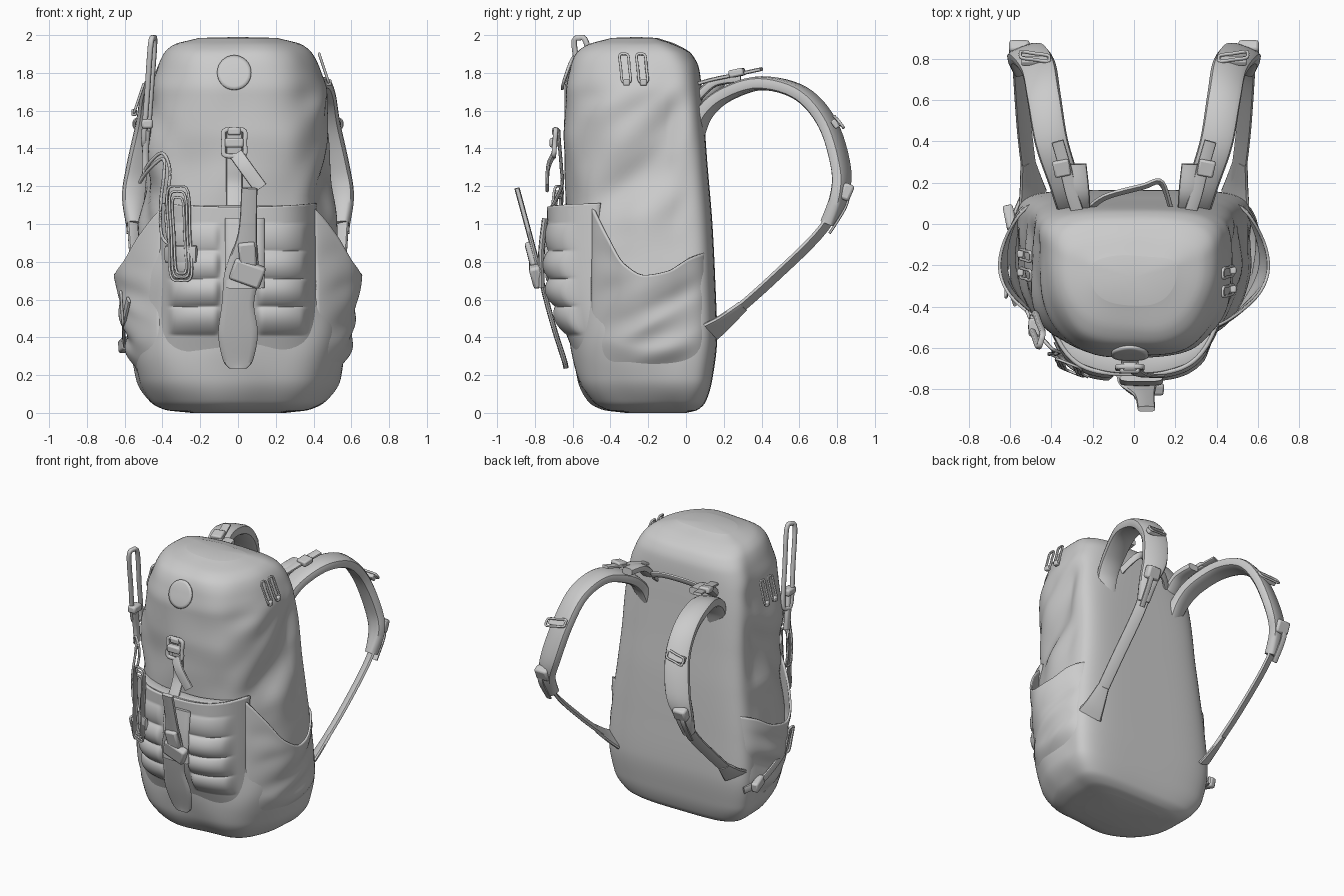
import bpy, bmesh, math
from mathutils import Vector, noise

if "Cube" in bpy.data.objects:
    bpy.data.objects.remove(bpy.data.objects["Cube"])

# body sections: height, half width, front y, back y, squareness of the back corners
SEC = [(0, .25, -.32, .0, 4), (.015, .38, -.43, .06, 4), (.06, .465, -.51, .105, 4.5), (.18, .54, -.575, .14, 5),
       (.4, .57, -.61, .165, 5), (.7, .55, -.62, .155, 5), (1.0, .515, -.63, .14, 5), (1.3, .49, -.635, .115, 5),
       (1.5, .485, -.65, .10, 4.5), (1.7, .47, -.65, .085, 3.6), (1.82, .435, -.62, .07, 3.2), (1.9, .395, -.58, .03, 3),
       (1.95, .335, -.51, -.05, 3), (1.985, .21, -.39, -.15, 3)]
NF = 2.7


def smooth(t):
    t = max(0, min(1, t))
    return t * t * (3 - 2 * t)


def curve(tab, z, c):
    """Smooth, overshoot-free value of column c at z."""
    z = max(tab[0][0], min(tab[-1][0], z))
    last = len(tab) - 1
    i = max(k for k in range(last) if tab[k][0] <= z)
    sl = lambda k: (tab[k + 1][c] - tab[k][c]) / (tab[k + 1][0] - tab[k][0])
    def tan(k):
        if k == 0: return sl(0)
        if k == last: return sl(k - 1)
        a, b = sl(k - 1), sl(k)
        return 2 * a * b / (a + b) if a * b > 0 else 0
    h = tab[i + 1][0] - tab[i][0]
    t = (z - tab[i][0]) / h
    return ((2*t**3 - 3*t*t + 1) * tab[i][c] + (t**3 - 2*t*t + t) * h * tan(i)
            + (3*t*t - 2*t**3) * tab[i + 1][c] + (t**3 - t*t) * h * tan(i + 1))


def section(z):
    hw, yf, yb, nb = [curve(SEC, z, c) for c in (1, 2, 3, 4)]
    return hw, yf, yb, yf + .72 * (yb - yf), nb


def front_y(x, z):
    hw, yf, yb, yc, nb = section(z)
    return yc - (yc - yf) * max(0, 1 - abs(x / hw) ** NF) ** (1 / NF)


def side_x(y, z):
    hw, yf, yb, yc, nb = section(z)
    d, n = (yc - yf, NF) if y < yc else (yb - yc, nb)
    return hw * max(0, 1 - abs((y - yc) / d) ** n) ** (1 / n)


def pocket_y(x, z):
    edge = max(0, 1 - (x / .41) ** 6)
    off = .125 * smooth((z - .22) / .5) * edge - .03
    if .42 < z < 1.0 and .09 < abs(x) < .37:
        mask = smooth((abs(x) - .09) / .04) * smooth((.37 - abs(x)) / .04)
        off += .035 * mask * abs(math.sin(math.pi * (z - .42) / .145)) ** .7 * (1 if z < .855 else .5)
    return front_y(x, z) - off


def finish(name, bm, thick=0):
    bmesh.ops.recalc_face_normals(bm, faces=bm.faces)
    me = bpy.data.meshes.new(name)
    bm.to_mesh(me)
    bm.free()
    ob = bpy.data.objects.new(name, me)
    bpy.context.collection.objects.link(ob)
    if thick:
        m = ob.modifiers.new("thickness", 'SOLIDIFY')
        m.thickness, m.offset = thick, 0
    return ob


def grid(name, f, nu, nv, thick=0):
    bm = bmesh.new()
    V = [[bm.verts.new(f(i / nu, j / nv)) for i in range(nu + 1)] for j in range(nv + 1)]
    for j in range(nv):
        for i in range(nu):
            bm.faces.new((V[j][i], V[j][i + 1], V[j + 1][i + 1], V[j + 1][i]))
    bmesh.ops.remove_doubles(bm, verts=bm.verts, dist=1e-5)
    return finish(name, bm, thick)


def sweep(name, pts, w, th, side=(1, 0, 0), closed=False, steps=6):
    """Strap or cord: rounded flat section along a smooth path."""
    n = len(pts)
    W = w if isinstance(w, (list, tuple)) else [w] * n
    P = [Vector((*p, q)) for p, q in zip(pts, W)]
    at = lambda k: P[k % n] if closed else P[max(0, min(n - 1, k))]
    S = []
    for k in range(n if closed else n - 1):
        a, b, c, d = at(k - 1), at(k), at(k + 1), at(k + 2)
        for s in range(steps):
            t = s / steps
            S.append(.5 * (2*b + (c - a)*t + (2*a - 5*b + 4*c - d)*t*t + (3*b - a - 3*c + d)*t**3))
    if not closed: S.append(P[-1])
    m, bm, rings = len(S), bmesh.new(), []
    pw = lambda v: math.copysign(abs(v) ** .6, v)
    for k in range(m):
        nx, pv = (S[(k + 1) % m], S[k - 1]) if closed else (S[min(k + 1, m - 1)], S[max(k - 1, 0)])
        T = (nx - pv).xyz.normalized()
        sd = Vector(side)
        sd = (sd - T * sd.dot(T)).normalized()
        nr = T.cross(sd)
        rings.append([bm.verts.new(S[k].xyz + sd * pw(math.cos(a)) * S[k].w / 2 + nr * pw(math.sin(a)) * th / 2)
                      for a in [math.tau * q / 12 for q in range(12)]])
    for k in range(m if closed else m - 1):
        A, B = rings[k], rings[(k + 1) % m]
        for q in range(12):
            bm.faces.new((A[q], A[(q + 1) % 12], B[(q + 1) % 12], B[q]))
    if not closed:
        bm.faces.new(rings[0])
        bm.faces.new(rings[-1])
    return finish(name, bm)


def loop(name, a, b, width, th, across):
    """Closed oval cord from a to b, spread along 'across'."""
    a, b, c = Vector(a), Vector(b), Vector(across).normalized() * width / 2
    pts = [a, a.lerp(b, .06) + c, a.lerp(b, .5) + c, a.lerp(b, .94) + c, b,
           a.lerp(b, .94) - c, a.lerp(b, .5) - c, a.lerp(b, .06) - c]
    return sweep(name, pts, th, th, (b - a).cross(c), True, 4)


def block(name, loc, size, rot=(0, 0, 0)):
    bpy.ops.mesh.primitive_cube_add(size=1, location=loc, rotation=rot)
    ob = bpy.context.object
    ob.name, ob.scale = name, size
    bpy.ops.object.transform_apply(location=False, rotation=False, scale=True)
    m = ob.modifiers.new("bevel", 'BEVEL')
    m.width, m.segments = min(size) * .25, 2


# main bag with soft cloth folds
def bag(u, v):
    if v == 0: return (0, -.15, 0)
    if v == 1: return (0, -.26, 1.99)
    z = .9925 * (1 - math.cos(math.pi * (v - .01) / .98))
    hw, yf, yb, yc, nb = section(z)
    a = math.tau * u
    c, s = math.cos(a), math.sin(a)
    n, d = (NF, yc - yf) if s < 0 else (nb, yb - yc)
    r = (abs(c) ** n + abs(s) ** n) ** (-1 / n)
    x, y = r * c * hw, yc + r * s * d
    soft = smooth((.05 - y) / .15)
    k = .02 * noise.noise(Vector((x * 4, y * 4, z * 3.5))) * soft
    side = soft * smooth((abs(c) - .5) / .4) * smooth((z - .85) / .2) * smooth((1.8 - z) / .2)
    k += .05 * side * noise.noise(Vector((x, (y + z) * 1.5, (z - .8 * y) * 5)))
    return (x + c * k, y + s * k, max(0, z))
grid("main_bag", bag, 112, 100)

# front pocket with padded ridges
def front_pocket(u, v):
    x = .41 * (2 * u - 1)
    z = .22 + v * (.87 + .02 * (x / .41) ** 2)
    return (x, pocket_y(x, z), z)
grid("front_pocket", front_pocket, 72, 90, .02)
sweep("front_pocket_hem", [(x, (pocket_y(x, 1.1) + front_y(x, 1.1)) / 2, 1.09)
      for x in (-.37, -.3, -.15, 0, .15, .3, .37)], [.03, .07, .08, .09, .08, .07, .03], .02, (0, 1, 0))

# flared side pockets with dipping rims
RIM = [(-.5, 1.1), (-.42, .94), (-.33, .79), (-.22, .73), (-.1, .75), (.02, .82), (.1, .85)]
for s, nm in ((1, "right"), (-1, "left")):
    def side_pocket(u, v):
        y = -.5 + .6 * u
        z = .22 + v * (curve(RIM, y, 1) - .22)
        e = math.sin(math.pi * min(1, max(0, u)) ** .85) ** .8
        o = e * (.02 * smooth(v * 4) + .09 * v ** 1.6) - .02 * (1 - e * smooth(v * 4))
        o += .05 * e * noise.noise(Vector((s * 2, y * 2 + z, (z - .5 * y) * 7))) * math.sin(math.pi * v)
        return (s * (side_x(y, z) + o), y, z)
    grid(nm + "_side_pocket", side_pocket, 40, 40, .014)

    # padded shoulder strap, lower webbing and anchor
    R = lambda pts: [(s * x, y, z) for x, y, z in pts]
    sweep(nm + "_shoulder_strap", R([(.29, .05, 1.47), (.31, .10, 1.59), (.34, .21, 1.685), (.40, .4, 1.745), (.435, .61, 1.69),
          (.46, .75, 1.53), (.51, .82, 1.3), (.55, .81, 1.15), (.55, .75, 1.0)]),
          [.13, .14, .15, .16, .165, .17, .17, .13, .08], .075, (s, -.4, 0))
    sweep(nm + "_strap_webbing", R([(.555, .83, 1.2), (.55, .73, .98), (.53, .45, .7), (.50, .2, .48)]), .08, .025, (s, -.5, .4))
    sweep(nm + "_strap_anchor", R([(.49, .13, .43), (.50, .2, .48), (.515, .30, .565)]), [.17, .13, .08], .03, (s, -.5, .6))
    sweep(nm + "_load_lifter", R([(.27, .05, 1.74), (.30, .14, 1.765), (.33, .26, 1.79), (.37, .40, 1.82)]), .06, .02)
    sweep(nm + "_lifter_tab", R([(.26, .05, 1.66), (.265, .15, 1.75), (.27, .29, 1.77)]), [.1, .1, .08], .05)
    block(nm + "_lifter_buckle", (s * .35, .27, 1.80), (.08, .08, .04), (.2, 0, -.2 * s))
    block(nm + "_chest_buckle", (s * .48, .79, 1.53), (.13, .03, .05), (.6, 0, 0))
    loop(nm + "_chest_ring", (s * .41, .80, 1.55), (s * .55, .82, 1.53), .05, .015, (0, .6, -.8))
    block(nm + "_strap_buckle", (s * .555, .85, 1.17), (.1, .06, .09), (-.4, 0, 0))
    sweep(nm + "_strap_tail", R([(.56, .86, 1.2), (.575, .85, 1.1), (.57, .76, .95)]), .04, .014, (s, 0, 0))
    # zip pulls
    for k, y in enumerate((-.33, -.24)):
        x, z = (.46, 1.9) if s > 0 else (.53, 1.74)
        yy = y if s > 0 else y + .08
        loop(f"{nm}_zip_pull_{k}", (s * (x - .03), yy, z), (s * (x + .02), yy + .015, z - .15), .045, .014, (0, 1, 0))
        block(f"{nm}_zip_end_{k}", (s * (x + .02), yy + .015, z - .15), (.03, .035, .035))

# carry handle
sweep("carry_handle", [(-.23, .06, 1.66), (-.14, .13, 1.73), (.04, .18, 1.76), (.13, .2, 1.75), (.18, .07, 1.66)], .045, .02, (0, .5, 1))

# round front patch
def patch(u, v):
    r, a = .09 * v, math.tau * u
    x, z = -.02 + r * math.cos(a), 1.8 + r * math.sin(a)
    return (x, front_y(x, z) - .006, z)
grid("round_patch", patch, 40, 5, .015)

# front closure strap, buckle and loose tail
sweep("upper_closure_strap", [(-.02, front_y(0, z) - .025, z) for z in (1.5, 1.4, 1.3, 1.2)] + [(-.02, -.715, 1.08)], .085, .018)
loop("closure_buckle_frame", (-.02, -.69, 1.5), (-.02, -.70, 1.36), .11, .025, (1, 0, 0))
block("closure_buckle_bar", (-.02, -.70, 1.43), (.1, .045, .05))
block("closure_buckle_top", (-.02, -.69, 1.49), (.07, .04, .04))
sweep("closure_loose_tail", [(-.01, -.70, 1.37), (.04, -.73, 1.3), (.12, -.735, 1.19)], .075, .02, (1, 0, .6))
sweep("hanging_paddle", [(0, -.635, .235), (0, -.645, .28), (0, -.69, .42), (0, -.735, .58), (.02, -.775, .74), (.05, -.83, .95), (.06, -.895, 1.19)],
      [.09, .16, .21, .17, .18, .1, .085], .028)
sweep("pocket_tape", [(.035, -.745, 1.03), (.035, -.765, .85), (.035, -.765, .66)], .21, .035)
block("cam_buckle", (.05, -.79, .74), (.17, .06, .12), (.25, .35, 0))
block("cam_lever", (.05, -.815, .84), (.09, .05, .13), (.25, -.1, 0))

# long loop and cords on the left
loop("long_loop", (-.45, -.565, 1.985), (-.49, -.46, 1.42), .07, .028, (.3, 1, .1))
block("long_loop_slider", (-.48, -.5, 1.53), (.06, .09, .05))
sweep("long_loop_tail", [(-.48, -.5, 1.5), (-.49, -.47, 1.38), (-.49, -.46, 1.27)], .05, .035, (0, 1, 0))
for k in range(3):
    w, z0, z1 = .12 - .03 * k, 1.2 - .03 * k, .7 + .02 * k
    loop(f"cord_loop_{k}", (-.32, pocket_y(-.3, 1.09) - .02, z0), (-.3, pocket_y(-.3, .8) - .03, z1), w, .013, (1, -.4, 0))
for k in range(2):
    o = .03 * k
    sweep(f"draped_cord_{k}", [(-.52, -.42, 1.22), (-.47, -.52, 1.32 - o), (-.40, -.60, 1.375 - o), (-.36 - o, -.62, 1.28),
          (-.38 - o, -.63, 1.1), (-.37 - o, -.63, .93), (-.33, -.67, .88)], .016, .016, (0, 0, 1))
sweep("cord_keeper", [(x, pocket_y(x, .84) - .025, .84) for x in (-.38, -.32, -.22)], .09, .02, (0, 0, 1))

# lower left compression strap
sweep("compression_strap", [(-.55, .12, .33), (-.595, .0, .36), (-.605, -.15, .42), (-.60, -.3, .5), (-.58, -.38, .6)], .05, .018, (0, 0, 1))
block("compression_buckle", (-.60, .03, .36), (.05, .12, .07), (-.2, 0, .2))
loop("compression_ring", (-.62, -.33, .64), (-.61, -.29, .47), .05, .015, (0, 1, 0))

bpy.ops.object.select_all(action='SELECT')
bpy.context.view_layer.objects.active = bpy.data.objects["main_bag"]
bpy.ops.object.shade_smooth_by_angle(angle=math.radians(45))
